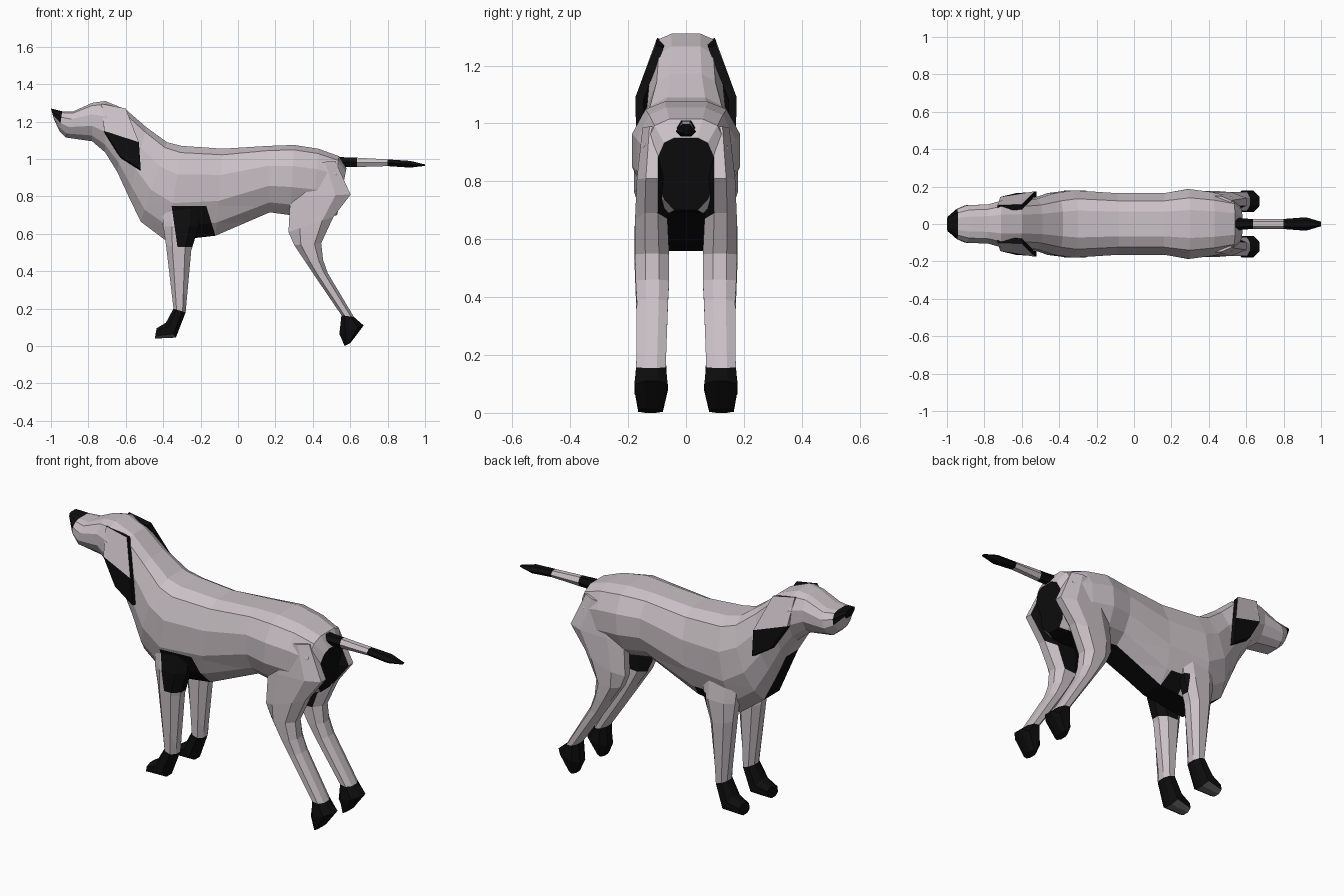
import bpy, bmesh
from mathutils import Vector

if "Cube" in bpy.data.objects:
    bpy.data.objects.remove(bpy.data.objects["Cube"])


def material(name, rgb):
    m = bpy.data.materials.new(name)
    m.diffuse_color = (*rgb, 1)
    m.use_nodes = True
    m.node_tree.nodes["Principled BSDF"].inputs["Base Color"].default_value = m.diffuse_color
    return m


COAT = material("pale grey coat", (0.59, 0.53, 0.56))
BLACK = material("black markings", (0.004, 0.004, 0.004))
PAD = material("grey paw pad", (0.15, 0.14, 0.15))


def finish(name, bm, rule, cuts=()):
    """Slice along marking borders, colour faces by rule, make the object."""
    for co, no in cuts:
        bmesh.ops.bisect_plane(bm, geom=bm.verts[:] + bm.edges[:] + bm.faces[:],
                               plane_co=co, plane_no=no)
    bmesh.ops.recalc_face_normals(bm, faces=bm.faces[:])
    bm.normal_update()
    for f in bm.faces:
        f.material_index = rule(f.calc_center_median(), f.normal)
    me = bpy.data.meshes.new(name)
    bm.to_mesh(me)
    bm.free()
    for m in (COAT, BLACK, PAD):
        me.materials.append(m)
    ob = bpy.data.objects.new(name, me)
    bpy.context.collection.objects.link(ob)
    return ob


def loft(rings):
    bm = bmesh.new()
    vs = [[bm.verts.new(p) for p in r] for r in rings]
    n = len(vs[0])
    for a, b in zip(vs, vs[1:]):
        for i in range(n):
            j = (i + 1) % n
            bm.faces.new((a[i], a[j], b[j], b[i]))
    bm.faces.new(vs[0])
    bm.faces.new(vs[-1])
    return bm


# Side patch behind the shoulder: border planes and test
PATCH_CUTS = [((-.355, 0, .75), (1, 0, .143)), ((-.17, 0, .75), (1, 0, .31)),
              ((0, 0, .75), (0, 0, 1)), ((0, 0, .53), (0, 0, 1)),
              ((-.235, 0, .66), (1, 0, 0)), ((0, 0, .66), (0, 0, 1))]


def in_patch(c):
    left = -.355 + (.75 - c.z) * .143
    right = -.17 + (.75 - c.z) * .31
    if c.y > 0:
        return -.235 < c.x < right and .53 < c.z < .66
    return left < c.x < right and .53 < c.z < .75


# Body, neck and head: (top x, top z, bottom x, bottom z, half width)
SECTIONS = [
    (-1.0, 1.27, -.985, 1.215, .04), (-.94, 1.255, -.955, 1.15, .08),
    (-.88, 1.255, -.92, 1.115, .10), (-.78, 1.30, -.78, 1.095, .105),
    (-.71, 1.31, -.71, 1.035, .125), (-.60, 1.265, -.645, .93, .125),
    (-.49, 1.17, -.585, .80, .135), (-.38, 1.09, -.52, .665, .165),
    (-.30, 1.07, -.38, .56, .18), (-.08, 1.055, -.12, .59, .165),
    (.16, 1.07, .17, .715, .165), (.30, 1.075, .28, .70, .187),
    (.43, 1.055, .40, .69, .17), (.54, 1.015, .49, .69, .145),
    (.58, .95, .53, .70, .10),
]
HALF = [(0, .4), (.07, .75), (.3, 1), (.6, 1), (.85, .75), (1, .4)]


def body_ring(xt, zt, xb, zb, w):
    side = [(xt + (xb - xt) * t, k * w, zt + (zb - zt) * t) for t, k in HALF]
    return side + [(x, -y, z) for x, y, z in reversed(side)]


def body_rule(c, n):
    nose = c.x < -.96 and c.z > 1.225
    underside = abs(c.y) < .01 and c.z < .88 and c.x > -.62
    rump = c.x > .542 and abs(c.y) < .1 and c.z < .97
    return int(nose or underside or rump or in_patch(c))


finish("body_and_head", loft([body_ring(*s) for s in SECTIONS]), body_rule, PATCH_CUTS)

# Legs: (front x, front z, rear x, rear z, inner y, outer y)
OCT = [(0, .3), (0, .7), (.25, 1), (.75, 1), (1, .7), (1, .3), (.75, 0), (.25, 0)]


def leg_ring(s, xf, zf, xr, zr, y0, y1):
    return [(xf + (xr - xf) * u, s * (y0 + (y1 - y0) * v), zf + (zr - zf) * u)
            for u, v in OCT]


FRONT = [(-.41, .78, -.20, .78, .09, .155), (-.40, .64, -.21, .64, .075, .178),
         (-.385, .54, -.25, .51, .068, .178), (-.345, .20, -.28, .18, .07, .165)]
FRONT_PAW = [FRONT[-1], (-.385, .125, -.332, .045, .065, .178),
             (-.435, .095, -.445, .04, .08, .165)]
HIND = [(.30, .97, .52, .99, .07, .15), (.28, .80, .602, .81, .066, .170),
        (.27, .61, .51, .69, .064, .176), (.30, .54, .445, .55, .058, .176),
        (.36, .45, .455, .46, .058, .174), (.41, .375, .48, .39, .062, .17),
        (.553, .165, .62, .155, .07, .172)]
HIND_PAW = [HIND[-1], (.542, .065, .672, .11, .063, .178), (.57, 0, .60, .015, .08, .165)]

for s, side in ((-1, "right"), (1, "left")):
    def inner(c, n):
        return n.y * s < -.8 and c.z > .56

    def build(name, rings, rule, cuts=()):
        finish(side + "_" + name, loft([leg_ring(s, *r) for r in rings]), rule, cuts)

    build("front_leg", FRONT, lambda c, n: int(inner(c, n) or in_patch(c)), PATCH_CUTS)
    build("hind_leg", HIND, lambda c, n: int(inner(c, n)))
    build("front_paw", FRONT_PAW,
          lambda c, n: 2 if n.z < -.8 and c.x < -.35 else 1)
    build("hind_paw", HIND_PAW, lambda c, n: 1)

    # Floppy ear: light upper flap, black lower flap, rim and lining
    pts = [(-.73, .10, 1.295), (-.60, .105, 1.27), (-.53, .175, 1.09),
           (-.52, .172, .945), (-.63, .165, 1.015), (-.715, .145, 1.15)]
    bm = bmesh.new()
    out = [bm.verts.new((x, s * y, z)) for x, y, z in pts]
    inn = [bm.verts.new((x, s * (y - .028), z - .008)) for x, y, z in pts]
    for v in (out, inn):
        bm.faces.new((v[0], v[1], v[2], v[5]))
        bm.faces.new((v[5], v[2], v[3], v[4]))
    for i in range(6):
        j = (i + 1) % 6
        bm.faces.new((out[i], out[j], inn[j], inn[i]))
    finish(side + "_ear", bm, lambda c, n: int(
        not (c.z > 1.12 and (n.y * s > .5 or n.x < -.7))))

# Tail: black root, light middle, black tip; (x, centre z, half height, half width)
TAIL = [(.52, .985, .026, .035), (.635, .982, .025, .026), (.80, .980, .018, .027),
        (.92, .972, .018, .036), (1.0, .967, .004, .012)]
tail = [[(x, w * a, z + h * b) for a, b in
         ((1, 0), (.5, 1), (-.5, 1), (-1, 0), (-.5, -1), (.5, -1))]
        for x, z, h, w in TAIL]
finish("tail", loft(tail), lambda c, n: int(not .635 < c.x < .80))
